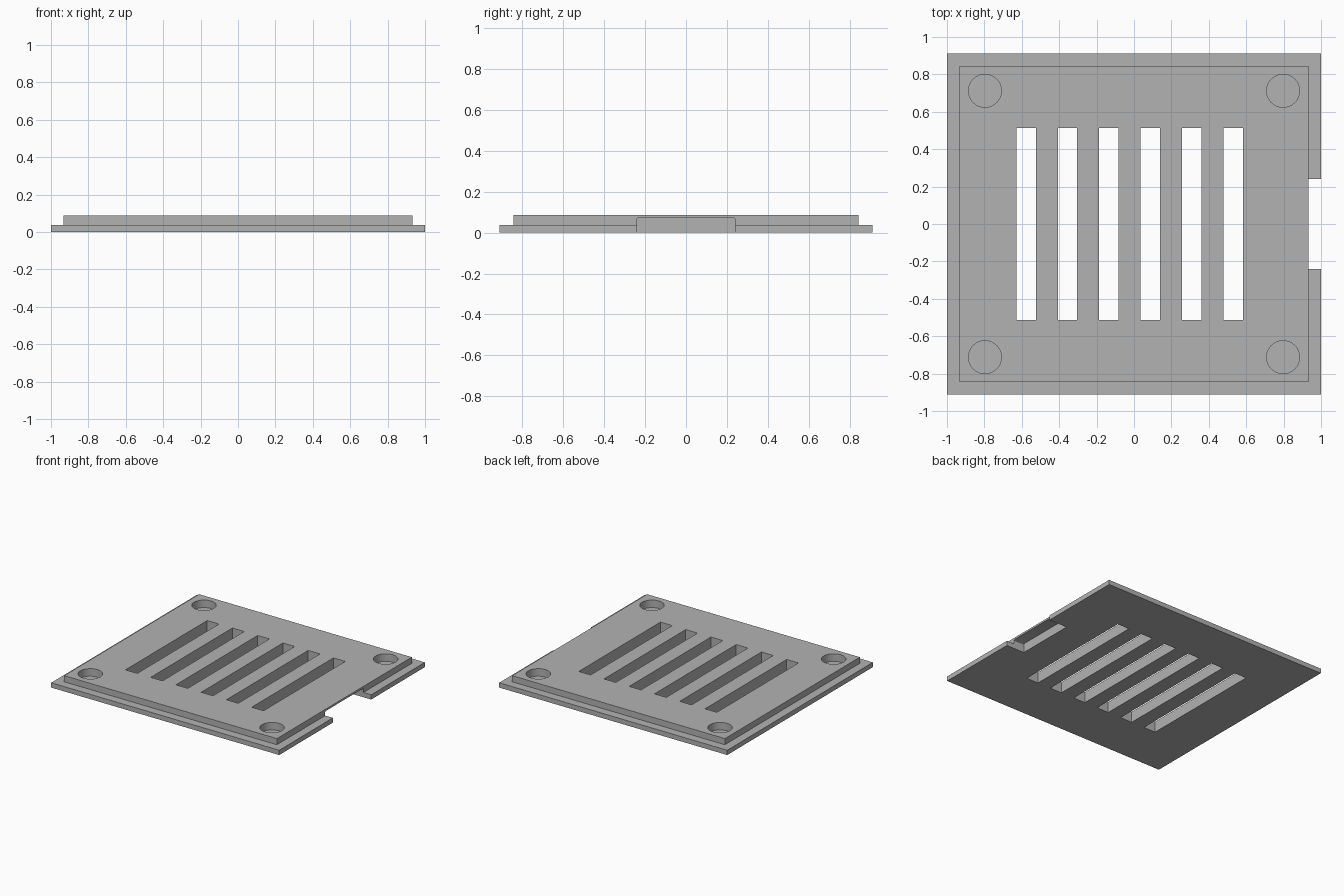
import bpy
import bmesh
from mathutils import Matrix, Vector

default = bpy.data.objects.get("Cube")
if default:
    bpy.data.objects.remove(default, do_unlink=True)

HALF_X, HALF_Y = 1.0, 0.912
FLANGE_Z, TOP_Z, STEP = 0.038, 0.087, 0.067

grey = bpy.data.materials.new("plain_grey")
grey.use_nodes = True
colour = (0.45, 0.45, 0.45, 1)
grey.diffuse_color = colour
grey.node_tree.nodes["Principled BSDF"].inputs["Base Color"].default_value = colour


def add_box(bm, low, high):
    low, high = Vector(low), Vector(high)
    matrix = Matrix.Translation((low + high) / 2) @ Matrix.Diagonal((*(high - low), 1))
    return bmesh.ops.create_cube(bm, size=1, matrix=matrix)["verts"]


def make_object(name, bm):
    mesh = bpy.data.meshes.new(name)
    bmesh.ops.recalc_face_normals(bm, faces=bm.faces)
    bm.to_mesh(mesh)
    bm.free()
    mesh.materials.append(grey)
    obj = bpy.data.objects.new(name, mesh)
    bpy.context.collection.objects.link(obj)
    return obj


# Stepped plate: flange with a raised panel inset on top
bm = bmesh.new()
add_box(bm, (-HALF_X, -HALF_Y, 0), (HALF_X, HALF_Y, FLANGE_Z))
bm.faces.ensure_lookup_table()
top = max(bm.faces, key=lambda f: f.calc_center_median().z)
bmesh.ops.inset_region(bm, faces=[top], thickness=STEP, use_even_offset=True)
raised = bmesh.ops.extrude_face_region(bm, geom=[top])["geom"]
bmesh.ops.translate(bm, vec=(0, 0, TOP_Z - FLANGE_Z),
                    verts=[g for g in raised if isinstance(g, bmesh.types.BMVert)])
if top.is_valid:
    bmesh.ops.delete(bm, geom=[top], context='FACES_ONLY')
plate = make_object("vented_cover_plate", bm)

# Vent slots
bm = bmesh.new()
for i in range(6):
    x = -0.577 + i * 0.2215
    add_box(bm, (x - 0.052, -0.512, -0.1), (x + 0.052, 0.512, 0.2))
slots = make_object("slot_cutter", bm)

# Blind round corner recesses
bm = bmesh.new()
for sx in (-1, 1):
    for sy in (-1, 1):
        bmesh.ops.create_cone(bm, cap_ends=True, segments=48, radius1=0.088, radius2=0.088,
                              depth=0.2,
                              matrix=Matrix.Translation((sx * 0.797, sy * 0.712, 0.127)))
holes = make_object("corner_recess_cutter", bm)

# Connector pocket, open below and on the side, with softened upper corners
bm = bmesh.new()
add_box(bm, (0.84, -0.24, -0.1), (1.1, 0.24, 0.072))
edges = [e for e in bm.edges
         if all(v.co.z > 0 for v in e.verts) and abs(e.verts[0].co.y - e.verts[1].co.y) < 0.01]
bmesh.ops.bevel(bm, geom=edges, offset=0.008, segments=3, profile=0.5, affect='EDGES')
pocket = make_object("pocket_cutter", bm)

# Cut, bake the result and drop the cutters
for cutter in (slots, holes, pocket):
    cutter.hide_render = True
    mod = plate.modifiers.new(cutter.name, 'BOOLEAN')
    mod.operation = 'DIFFERENCE'
    mod.solver = 'EXACT'
    mod.object = cutter
bpy.context.view_layer.update()
baked = bpy.data.meshes.new_from_object(plate.evaluated_get(bpy.context.evaluated_depsgraph_get()))
plate.modifiers.clear()
plate.data = baked
for cutter in (slots, holes, pocket):
    bpy.data.objects.remove(cutter, do_unlink=True)

# Smooth round walls, keep edges sharp
bpy.ops.object.select_all(action='DESELECT')
plate.select_set(True)
bpy.context.view_layer.objects.active = plate
bpy.ops.object.shade_smooth_by_angle()
